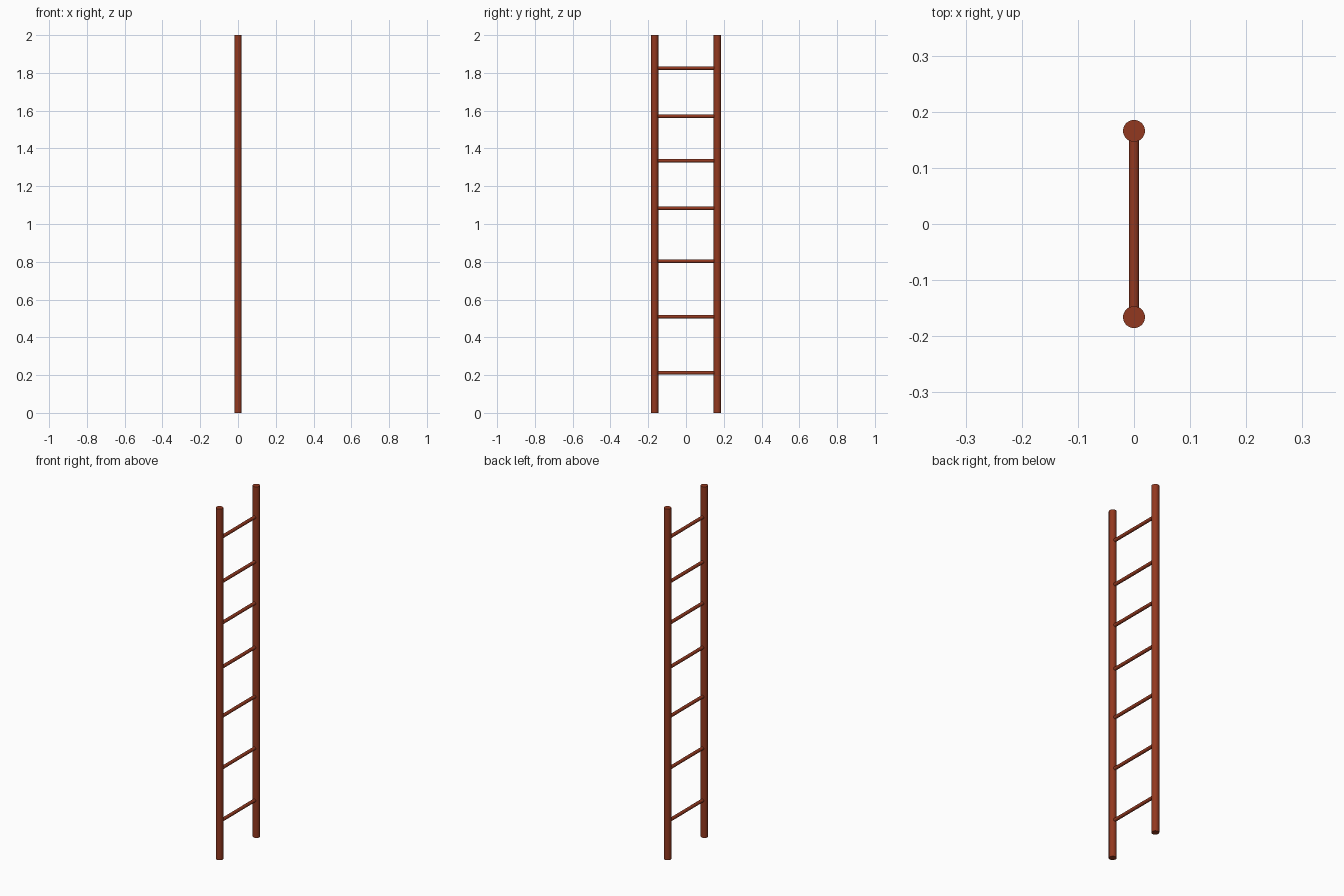
import bpy
import math

if "Cube" in bpy.data.objects:
    bpy.data.objects.remove(bpy.data.objects["Cube"])

RAIL_Y, RAIL_R, HEIGHT = 0.166, 0.0195, 2.0
RUNG_R = 0.0093
RUNG_HEIGHTS = [0.212, 0.509, 0.803, 1.083, 1.335, 1.57, 1.825]

wood = bpy.data.materials.new("red_brown_wood")
wood.diffuse_color = (0.29, 0.04, 0.014, 1)
wood.use_nodes = True
wood.node_tree.nodes["Principled BSDF"].inputs["Base Color"].default_value = wood.diffuse_color


def rod(name, radius, length, location, sides, rotation=(0, 0, 0)):
    bpy.ops.mesh.primitive_cylinder_add(vertices=sides, radius=radius, depth=length,
                                        location=location, rotation=rotation)
    obj = bpy.context.object
    obj.name = name
    obj.data.materials.append(wood)
    bpy.ops.object.shade_smooth_by_angle(angle=math.radians(40))
    return obj


# Upright rails
for side, name in ((-1, "front_rail"), (1, "back_rail")):
    rod(name, RAIL_R, HEIGHT, (0, side * RAIL_Y, HEIGHT / 2), 32)

# Rungs, ending inside the rails
for i, z in enumerate(RUNG_HEIGHTS, 1):
    rod(f"rung_{i}", RUNG_R, 2 * RAIL_Y, (0, 0, z), 16, (math.pi / 2, 0, 0))
